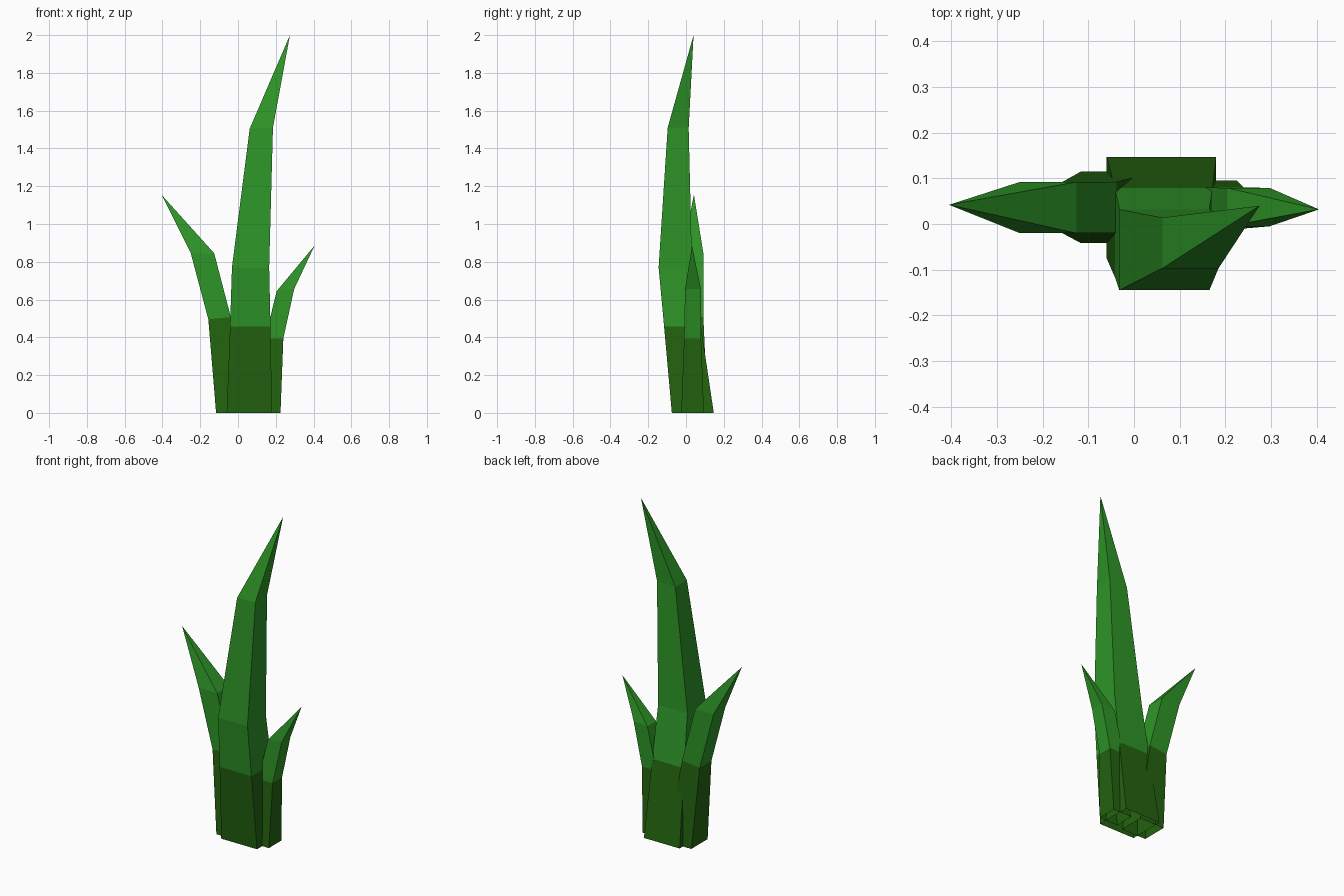
import bpy, bmesh

if "Cube" in bpy.data.objects:
    bpy.data.objects.remove(bpy.data.objects["Cube"])


def material(name, rgb):
    m = bpy.data.materials.new(name)
    m.diffuse_color = (*rgb, 1)
    m.use_nodes = True
    m.node_tree.nodes["Principled BSDF"].inputs["Base Color"].default_value = m.diffuse_color
    return m


LEAF = material("leaf green", (0.027, 0.30, 0.02))
BASE = material("dark base green", (0.017, 0.125, 0.005))


def blade(name, rings, tip):
    """Four-sided tapering blade, open at the bottom.
    Each ring: x0, x1, y0, y1, z at x0, z at x1. First segment is dark."""
    bm = bmesh.new()
    loops = []
    for x0, x1, y0, y1, z0, z1 in rings:
        loops.append([bm.verts.new(p) for p in
                      ((x0, y0, z0), (x1, y0, z1), (x1, y1, z1), (x0, y1, z0))])
    for level, (a, b) in enumerate(zip(loops, loops[1:])):
        for i in range(4):
            j = (i + 1) % 4
            f = bm.faces.new((a[i], a[j], b[j], b[i]))
            f.material_index = 1 if level == 0 else 0
    end = bm.verts.new(tip)
    top = loops[-1]
    for i in range(4):
        bm.faces.new((top[i], top[(i + 1) % 4], end))
    mesh = bpy.data.meshes.new(name)
    bm.to_mesh(mesh)
    bm.free()
    mesh.materials.append(LEAF)
    mesh.materials.append(BASE)
    bpy.context.collection.objects.link(bpy.data.objects.new(name, mesh))


# Tall middle blade
blade("tall_blade", [
    (-0.06, 0.18, -0.075, 0.147, 0, 0),
    (-0.042, 0.172, -0.116, 0.079, 0.457, 0.457),
    (-0.032, 0.165, -0.145, 0.032, 0.77, 0.77),
    (0.062, 0.185, -0.097, 0.014, 1.505, 1.51),
], (0.275, 0.04, 2.0))

# Left side blade
blade("left_blade", [
    (-0.116, 0.05, -0.042, 0.115, 0, 0),
    (-0.157, -0.038, -0.02, 0.092, 0.495, 0.507),
    (-0.25, -0.126, -0.02, 0.092, 0.845, 0.845),
], (-0.405, 0.042, 1.155))

# Right side blade
blade("right_blade", [
    (0.10, 0.225, -0.025, 0.095, 0, 0),
    (0.143, 0.24, -0.01, 0.08, 0.393, 0.393),
    (0.205, 0.297, -0.005, 0.079, 0.645, 0.655),
], (0.405, 0.032, 0.885))
